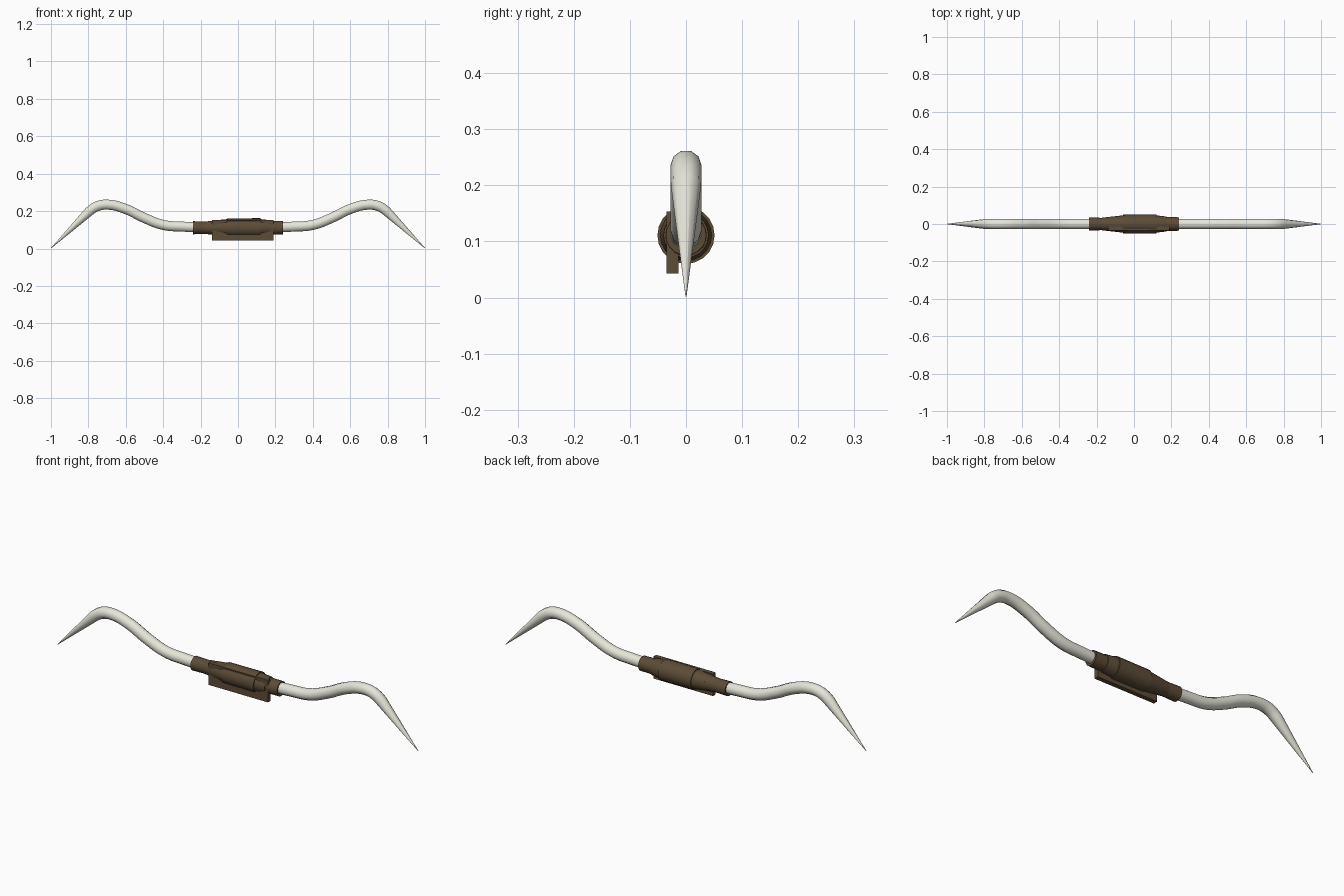
import bpy, math
from math import sin, cos, pi

if "Cube" in bpy.data.objects:
    bpy.data.objects.remove(bpy.data.objects["Cube"])


def material(name, col):
    m = bpy.data.materials.new(name)
    m.diffuse_color = (*col, 1)
    m.use_nodes = True
    m.node_tree.nodes["Principled BSDF"].inputs["Base Color"].default_value = m.diffuse_color
    return m


ivory = material("ivory", (0.80, 0.79, 0.70))
leather = material("leather", (0.11, 0.072, 0.038))


def finish(ob, mat, angle=35):
    ob.data.materials.clear()
    ob.data.materials.append(mat)
    bpy.ops.object.select_all(action='DESELECT')
    ob.select_set(True)
    bpy.context.view_layer.objects.active = ob
    if ob.type == 'CURVE':
        bpy.ops.object.convert(target='MESH')
        ob = bpy.context.object
    bpy.ops.object.shade_smooth_by_angle(angle=math.radians(angle))
    return ob


# Bow limbs: one swept tube, mirrored path, (x, z, radius)
half = [(0.0, 0.112, 0.028), (0.30, 0.117, 0.028), (0.40, 0.126, 0.028),
        (0.50, 0.163, 0.028), (0.60, 0.211, 0.028), (0.69, 0.234, 0.028),
        (0.75, 0.227, 0.028), (0.795, 0.199, 0.027), (0.999, 0.002, 0.001)]
path = [(-x, z, r) for x, z, r in half[:0:-1]] + half
cu = bpy.data.curves.new("bow_limbs", 'CURVE')
cu.dimensions = '3D'
cu.bevel_depth = 1.0
cu.bevel_resolution = 3
cu.resolution_u = 8
cu.use_fill_caps = True
sp = cu.splines.new('BEZIER')
sp.bezier_points.add(len(path) - 1)
for i, (p, (x, z, r)) in enumerate(zip(sp.bezier_points, path)):
    p.co = (x, 0, z)
    p.radius = r
    p.handle_left_type = p.handle_right_type = 'AUTO'
    if i in (0, len(path) - 1):
        p.handle_left_type = p.handle_right_type = 'VECTOR'
    if i == 1:
        p.handle_left_type = 'VECTOR'
    if i == len(path) - 2:
        p.handle_right_type = 'VECTOR'
limbs = bpy.data.objects.new("bow_limbs", cu)
bpy.context.collection.objects.link(limbs)
finish(limbs, ivory, 60)


# Leather wraps: overlapping conical sleeves along x
def sleeve(name, x0, x1, r0, r1, n=20):
    verts = [(x, r * cos(2 * pi * i / n), 0.111 + r * sin(2 * pi * i / n))
             for x, r in ((x0, r0), (x1, r1)) for i in range(n)]
    faces = [(i, (i + 1) % n, n + (i + 1) % n, n + i) for i in range(n)]
    faces += [tuple(range(n))[::-1], tuple(range(n, 2 * n))]
    me = bpy.data.meshes.new(name)
    me.from_pydata(verts, [], faces)
    ob = bpy.data.objects.new(name, me)
    bpy.context.collection.objects.link(ob)
    finish(ob, leather)


for i, s in enumerate([(-0.24, -0.17, 0.035, 0.033), (-0.175, -0.115, 0.033, 0.040),
                       (-0.125, -0.05, 0.039, 0.047), (-0.06, 0.12, 0.050, 0.051),
                       (0.11, 0.175, 0.047, 0.040), (0.165, 0.24, 0.037, 0.036)]):
    sleeve(f"grip_wrap_{i + 1}", *s)

# Upright flat plate set into the front of the grip
bpy.ops.mesh.primitive_cube_add(size=1, location=(0.025, -0.024, 0.098))
plate = bpy.context.object
plate.name = "grip_plate"
plate.scale = (0.33, 0.022, 0.11)
bpy.ops.object.transform_apply(location=False, rotation=False, scale=True)
finish(plate, leather)
